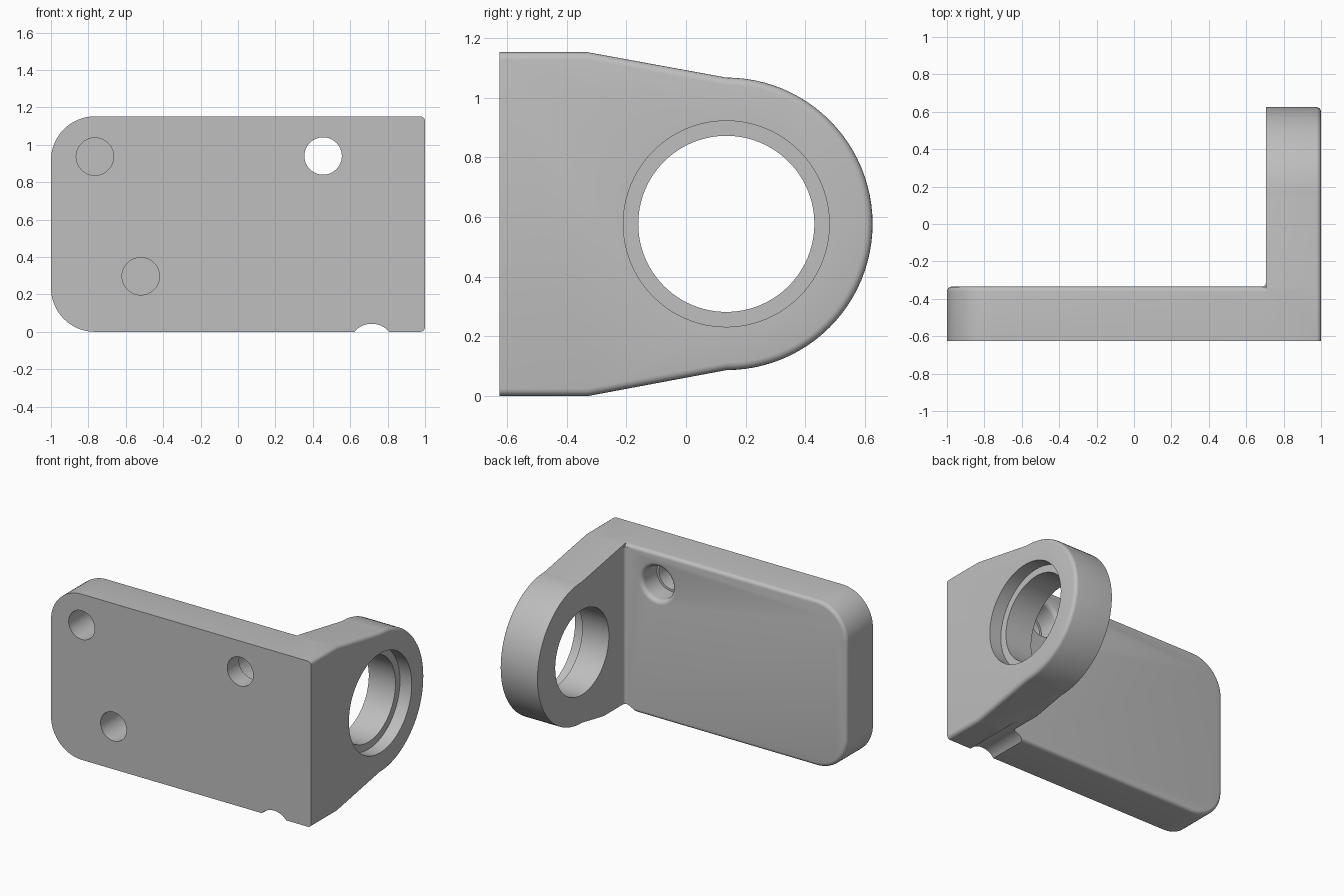
import bpy, bmesh
from math import sin, cos, pi, radians
from mathutils import Vector

cube = bpy.data.objects.get("Cube")
if cube:
    bpy.data.objects.remove(cube, do_unlink=True)

FRONT, BACK, TOP = -0.625, -0.335, 1.152     # plate faces and height
INNER = 0.705                                # inner face of the arm
RING_Y, RING_Z = 0.135, 0.577                # centre of the big bore
EDGE = 0.025                                 # small edge rounding

grey = bpy.data.materials.new("satin grey")
grey.use_nodes = True
colour = (0.52, 0.52, 0.52, 1)
grey.diffuse_color = colour
grey.node_tree.nodes["Principled BSDF"].inputs["Base Color"].default_value = colour


def arc(cx, cy, r, start, end, steps):
    angles = [radians(start + (end - start) * i / steps) for i in range(steps + 1)]
    return [(cx + r * cos(a), cy + r * sin(a)) for a in angles]


def finish(name, bm):
    bmesh.ops.recalc_face_normals(bm, faces=bm.faces)
    mesh = bpy.data.meshes.new(name)
    bm.to_mesh(mesh)
    bm.free()
    mesh.materials.append(grey)
    ob = bpy.data.objects.new(name, mesh)
    bpy.context.collection.objects.link(ob)
    return ob


def prism(name, outline, near, far, place, rounded=None):
    """Extrude an outline; round the far-cap edges accepted by the rule."""
    bm = bmesh.new()
    a = [bm.verts.new(place(u, v, near)) for u, v in outline]
    b = [bm.verts.new(place(u, v, far)) for u, v in outline]
    bm.faces.new(a)
    cap = bm.faces.new(b)
    for i in range(len(a)):
        j = (i + 1) % len(a)
        bm.faces.new((a[i], a[j], b[j], b[i]))
    bmesh.ops.recalc_face_normals(bm, faces=bm.faces)
    if rounded:
        edges = [e for e in cap.edges if rounded((e.verts[0].co + e.verts[1].co) / 2)]
        bmesh.ops.bevel(bm, geom=edges, offset=EDGE, segments=4, profile=0.5,
                        affect='EDGES', clamp_overlap=False)
    return finish(name, bm)


def turned(name, profile, place, segments=72):
    """Revolve (radius, depth) points into a closed solid."""
    bm = bmesh.new()
    rings = []
    for r, d in profile:
        rings.append([bm.verts.new(place(*p, d))
                      for p in arc(0, 0, r, 0, 360, segments)[:-1]])
    for lo, hi in zip(rings, rings[1:]):
        for i in range(segments):
            j = (i + 1) % segments
            bm.faces.new((lo[i], lo[j], hi[j], hi[i]))
    bm.faces.new(rings[0])
    bm.faces.new(rings[-1])
    return finish(name, bm)


def combine(target, tool, operation):
    mod = target.modifiers.new(operation.title(), 'BOOLEAN')
    mod.operation, mod.object, mod.solver = operation, tool, 'EXACT'
    bpy.ops.object.select_all(action='DESELECT')
    bpy.context.view_layer.objects.active = target
    target.select_set(True)
    bpy.ops.object.modifier_apply(modifier=mod.name)
    bpy.data.objects.remove(tool, do_unlink=True)


# Mounting plate with two rounded corners and a softened back edge
R = 0.235
plate_outline = ([(0.85, 0)] + [(0.85, TOP)]
                 + arc(-1 + R, TOP - R, R, 90, 180, 16)
                 + arc(-1 + R, R, R, 180, 270, 16))
bracket = prism("bracket", plate_outline, FRONT, BACK,
                lambda u, v, w: Vector((u, w, v)), lambda m: m.x < 0.84)

# Side arm with tapered flanks and a round end
arm_outline = ([(FRONT, TOP), (FRONT, 0), (-0.33, 0)]
               + arc(RING_Y, RING_Z, 0.49, -90, 90, 48)
               + [(-0.33, TOP)])
arm = prism("arm", arm_outline, INNER, 1, lambda u, v, w: Vector((w, u, v)),
            lambda m: m.y > FRONT + 0.01)
combine(bracket, arm, 'UNION')

# Small fillet in the inner corner
fillet_outline = (arc(INNER - 0.02, BACK + 0.02, 0.02, -90, 0, 5)
                  + [(INNER + 0.03, BACK + 0.02), (INNER + 0.03, BACK - 0.03),
                     (INNER - 0.02, BACK - 0.03)])
fillet = prism("fillet", fillet_outline, 0.02, TOP - 0.02,
               lambda u, v, w: Vector((u, v, w)))
combine(bracket, fillet, 'UNION')

# Big bore with a shallow seat on the outer side
bore = turned("bore", [(0.295, 0.6), (0.295, 0.91), (0.345, 0.91), (0.345, 1.1)],
              lambda u, v, d: Vector((d, RING_Y + u, RING_Z + v)), 96)
combine(bracket, bore, 'DIFFERENCE')

# Blind holes in the front
for x, z in ((-0.765, 0.937), (-0.52, 0.297)):
    hole = turned("blind_hole", [(0.1, FRONT - 0.1), (0.1, FRONT + 0.24)],
                  lambda u, v, d: Vector((x + u, d, z + v)))
    combine(bracket, hole, 'DIFFERENCE')

# Through hole, wider at the back with a rounded mouth
mouth = [(0.115 + 0.03 * (1 - cos(t)), BACK - 0.03 * (1 - sin(t)))
         for t in (pi / 2 * i / 5 for i in range(6))]
through = turned("through_hole",
                 [(0.1, FRONT - 0.1), (0.1, FRONT + 0.13), (0.115, FRONT + 0.13)]
                 + mouth + [(0.145, BACK + 0.1)],
                 lambda u, v, d: Vector((0.455 + u, d, 0.94 + v)))
combine(bracket, through, 'DIFFERENCE')

# Relief groove under the corner
groove = turned("groove", [(0.123, FRONT - 0.1), (0.123, 0.3)],
                lambda u, v, d: Vector((0.715 + u, d, v - 0.08)))
combine(bracket, groove, 'DIFFERENCE')

bpy.ops.object.select_all(action='DESELECT')
bracket.select_set(True)
bpy.context.view_layer.objects.active = bracket
bpy.ops.object.shade_smooth_by_angle(angle=radians(30))
